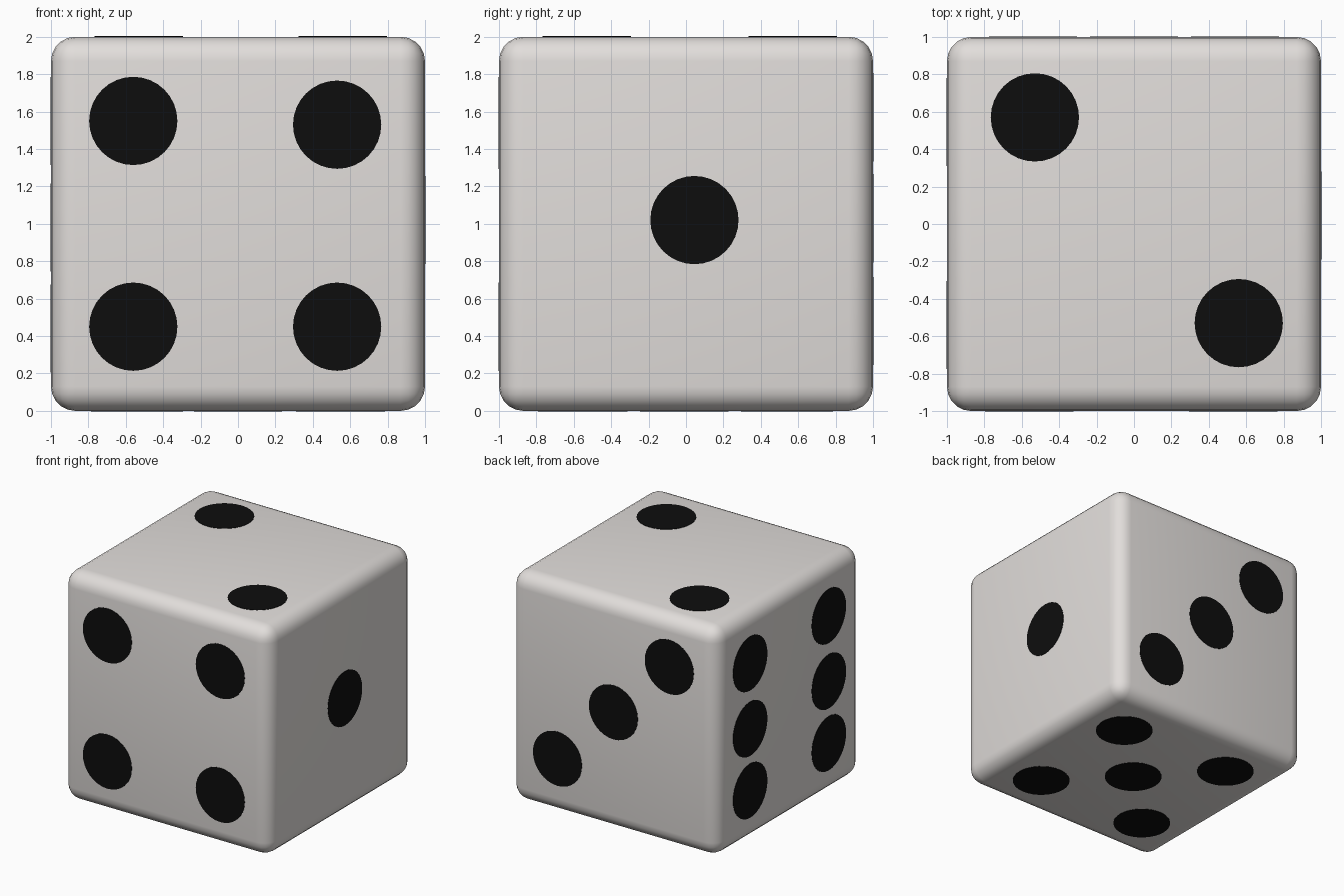
import bpy
import bmesh
from mathutils import Matrix, Vector

if "Cube" in bpy.data.objects:
    bpy.data.objects.remove(bpy.data.objects["Cube"])


def material(name, rgb):
    m = bpy.data.materials.new(name)
    m.diffuse_color = (*rgb, 1.0)
    m.use_nodes = True
    m.node_tree.nodes["Principled BSDF"].inputs["Base Color"].default_value = m.diffuse_color
    return m


ivory = material("warm_white", (0.76, 0.73, 0.71))
black = material("black", (0.004, 0.004, 0.004))

# Rounded cube body
bpy.ops.mesh.primitive_cube_add(size=2, location=(0, 0, 1))
body = bpy.context.object
body.name = "die_body"
body.data.materials.append(ivory)
bm = bmesh.new()
bm.from_mesh(body.data)
bmesh.ops.bevel(bm, geom=bm.edges[:], offset=0.13, segments=5,
                profile=0.5, affect='EDGES')
bm.to_mesh(body.data)
bm.free()
bpy.ops.object.shade_smooth_by_angle(angle=0.6)

# Pips per side: outward normal, then centres relative to the cube centre
RADIUS, THICK = 0.236, 0.006
SIDES = {
    "front": ((0, -1, 0), [(x, -1, z) for x, z in
              ((-0.56, 0.55), (0.53, 0.53), (-0.56, -0.55), (0.53, -0.55))]),
    "right": ((1, 0, 0), [(1, 0.045, 0.02)]),
    "top": ((0, 0, 1), [(-0.53, 0.57, 1), (0.56, -0.53, 1)]),
    "back": ((0, 1, 0), [(-0.54, 1, 0.57), (0, 1, 0.03), (0.54, 1, -0.52)]),
    "left": ((-1, 0, 0), [(-1, y, z) for y in (0.545, -0.54)
                          for z in (0.55, -0.02, -0.56)]),
    "bottom": ((0, 0, -1), [(x, y, -1) for x, y in
               ((0.55, 0.53), (0.545, -0.55), (0, -0.01),
                (-0.53, 0.55), (-0.55, -0.555))]),
}

# Thin painted discs, half sunk into each face
for side, (normal, centres) in SIDES.items():
    bm = bmesh.new()
    turn = Vector((0, 0, 1)).rotation_difference(Vector(normal)).to_matrix().to_4x4()
    for c in centres:
        place = Matrix.Translation(Vector(c) + Vector((0, 0, 1)))
        bmesh.ops.create_cone(bm, cap_ends=True, segments=32, radius1=RADIUS,
                              radius2=RADIUS, depth=THICK, matrix=place @ turn)
    mesh = bpy.data.meshes.new(side + "_pips")
    bm.to_mesh(mesh)
    bm.free()
    mesh.materials.append(black)
    bpy.context.collection.objects.link(bpy.data.objects.new(side + "_pips", mesh))
